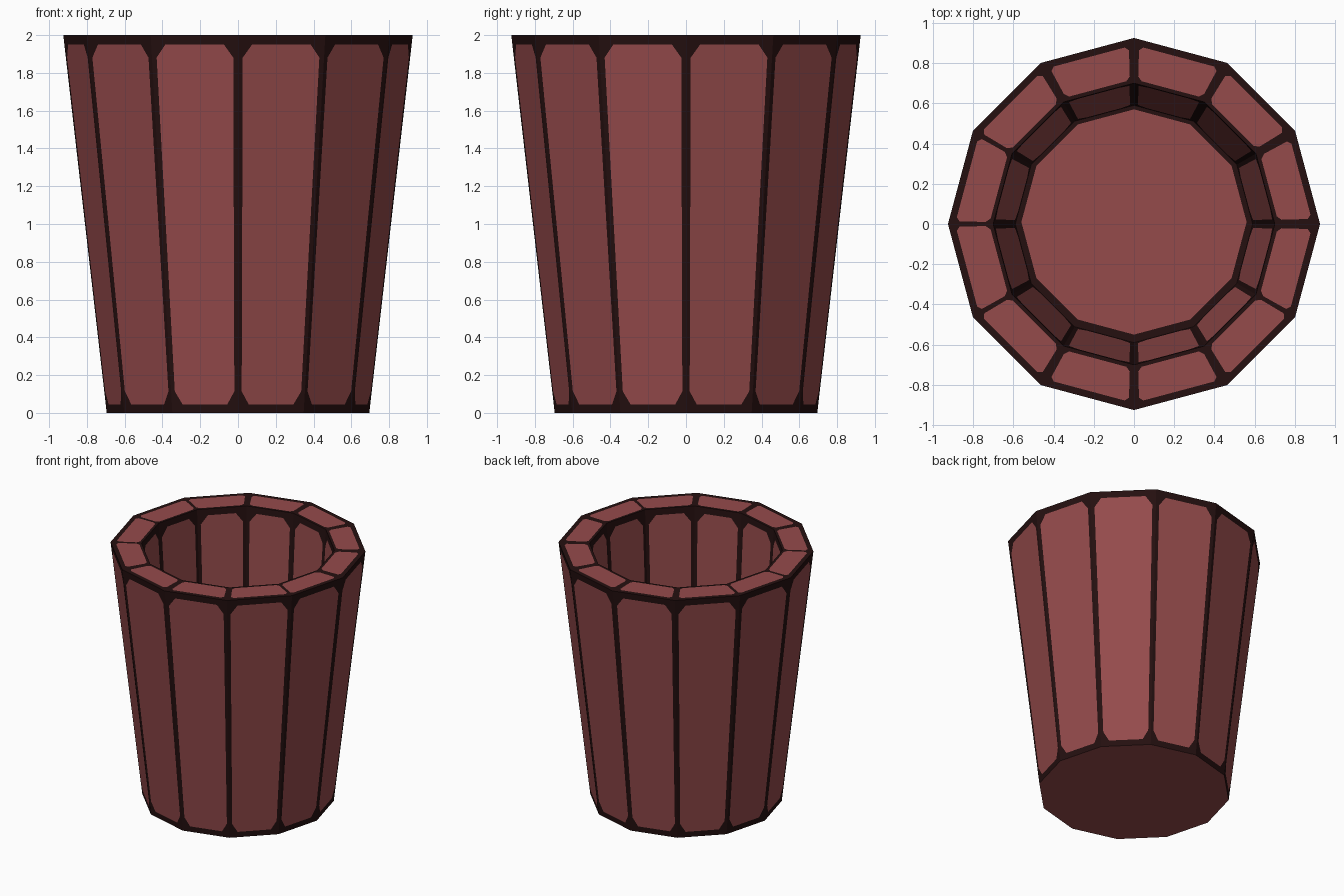
import bpy, bmesh, math
from mathutils import Vector

if "Cube" in bpy.data.objects:
    bpy.data.objects.remove(bpy.data.objects["Cube"])

N = 12                                   # sides of the cup
R_BOT, R_TOP = 0.695, 0.925              # outer radii
R_IN_TOP, R_IN_BOT = 0.70, 0.59          # inner radii
H, FLOOR = 2.0, 0.2


def material(name, rgb):
    m = bpy.data.materials.new(name)
    m.diffuse_color = (*rgb, 1.0)
    m.use_nodes = True
    m.node_tree.nodes["Principled BSDF"].inputs["Base Color"].default_value = m.diffuse_color
    return m


red = material("brick red", (0.30, 0.070, 0.071))
dark = material("dark edge brown", (0.018, 0.005, 0.005))

bm = bmesh.new()


def pt(r, z, i):
    a = 2 * math.pi * i / N
    return Vector((r * math.cos(a), r * math.sin(a), z))


def face(points, mat):
    f = bm.faces.new([bm.verts.new(p) for p in points])
    f.material_index = mat


def panel(a, b, c, d, left, right, low, high, cut_u, cut_v):
    """Quad a-b (low edge), d-c (high edge): red panel with clipped corners and dark border.
    Margins and corner cuts are in model units."""
    w = ((b - a).length + (c - d).length) / 2
    h = ((d - a).length + (c - b).length) / 2

    def q(u, v):
        return a.lerp(b, u).lerp(d.lerp(c, u), v)
    u0, u1, v0, v1 = left / w, 1 - right / w, low / h, 1 - high / h
    cu, cv = cut_u / w, cut_v / h
    o = [q(u0 + cu, v0), q(u1 - cu, v0), q(u1, v0 + cv), q(u1, v1 - cv),
         q(u1 - cu, v1), q(u0 + cu, v1), q(u0, v1 - cv), q(u0, v0 + cv)]
    face(o, 0)
    corners = [a, b, c, d]
    for k in range(4):
        p, n = corners[k], corners[(k + 1) % 4]
        face([p, n, o[2 * k + 1], o[2 * k]], 1)
        face([p, o[2 * k], o[2 * k - 1]], 1)


# rim joints where the dark line is thinner
thin = {5, 6, 7, 11}
for i in range(N):
    j = i + 1
    # outer wall
    panel(pt(R_BOT, 0, i), pt(R_BOT, 0, j), pt(R_TOP, H, j), pt(R_TOP, H, i),
          0.023, 0.023, 0.045, 0.05, 0.045, 0.07)
    # inner wall
    panel(pt(R_IN_BOT, FLOOR, i), pt(R_IN_BOT, FLOOR, j),
          pt(R_IN_TOP, H, j), pt(R_IN_TOP, H, i),
          0.022, 0.022, 0.05, 0.05, 0.05, 0.07)
    # top rim
    panel(pt(R_IN_TOP, H, i), pt(R_IN_TOP, H, j), pt(R_TOP, H, j), pt(R_TOP, H, i),
          0.012 if i in thin else 0.024, 0.012 if j in thin else 0.024,
          0.02, 0.035, 0.02, 0.02)
    # dark ring on the inside floor, slightly off centre
    off = Vector((0, 0.01, 0))
    face([pt(R_IN_BOT, FLOOR, i), pt(R_IN_BOT, FLOOR, j),
          pt(0.56, FLOOR, j) + off, pt(0.56, FLOOR, i) + off], 1)

# inside floor and underside
face([pt(0.56, FLOOR, i) + off for i in range(N)], 0)
face([pt(R_BOT, 0, i) for i in range(N)], 0)

bmesh.ops.remove_doubles(bm, verts=bm.verts, dist=0.0005)
bmesh.ops.recalc_face_normals(bm, faces=bm.faces)

mesh = bpy.data.meshes.new("cup")
bm.to_mesh(mesh)
bm.free()
mesh.materials.append(red)
mesh.materials.append(dark)
cup = bpy.data.objects.new("cup", mesh)
bpy.context.collection.objects.link(cup)
